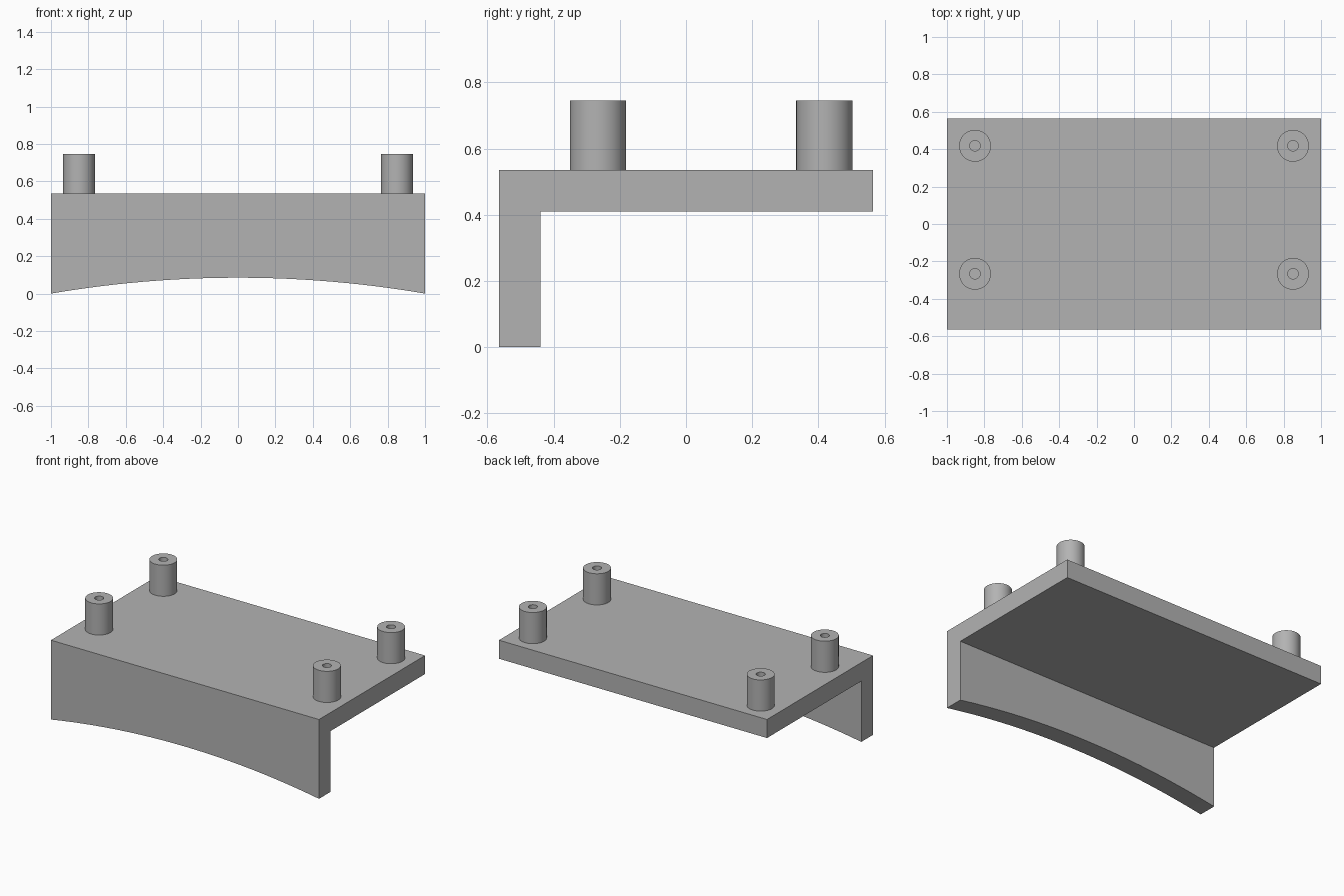
import bpy, bmesh, math

cube = bpy.data.objects.get("Cube")
if cube:
    bpy.data.objects.remove(cube, do_unlink=True)

# Single plain grey
grey = bpy.data.materials.new("plain_grey")
grey.use_nodes = True
colour = (0.45, 0.45, 0.45, 1)
grey.diffuse_color = colour
grey.node_tree.nodes["Principled BSDF"].inputs["Base Color"].default_value = colour


def make_object(name, bm):
    bmesh.ops.recalc_face_normals(bm, faces=bm.faces)
    mesh = bpy.data.meshes.new(name)
    bm.to_mesh(mesh)
    bm.free()
    mesh.materials.append(grey)
    obj = bpy.data.objects.new(name, mesh)
    bpy.context.collection.objects.link(obj)
    return obj


DEPTH = 0.565           # half depth of the bracket
PLATE_LOW, PLATE_TOP = 0.41, 0.535
APRON_BACK = -0.44
RISE = 0.085            # height of the arch at its middle


def arch_height(x):
    radius = (1 + RISE ** 2) / (2 * RISE)
    return RISE - radius + math.sqrt(radius ** 2 - x ** 2)


# Bracket: L section swept along x, its lower edge following the arch
bm = bmesh.new()
steps = 24
sections = []
for i in range(steps + 1):
    x = -1 + 2 * i / steps
    low = arch_height(x)
    section = [(-DEPTH, low), (APRON_BACK, low), (APRON_BACK, PLATE_LOW),
               (DEPTH, PLATE_LOW), (DEPTH, PLATE_TOP), (-DEPTH, PLATE_TOP)]
    sections.append([bm.verts.new((x, y, z)) for y, z in section])
for a, b in zip(sections, sections[1:]):
    for j in range(len(a)):
        k = (j + 1) % len(a)
        bm.faces.new((a[j], a[k], b[k], b[j]))
bm.faces.new(sections[0])
bm.faces.new(sections[-1])
# Merge the flat strips into clean single faces
bmesh.ops.dissolve_limit(bm, angle_limit=math.radians(0.1),
                         verts=bm.verts, edges=bm.edges)
make_object("arched_bracket", bm)


# Posts: hollow standoffs with a blind screw hole
def make_post(name, x, y):
    outer, hole, top = 0.085, 0.028, 0.745
    profile = [(outer, PLATE_TOP), (outer, top), (hole, top), (hole, PLATE_TOP)]
    bm = bmesh.new()
    sides = 48
    rings = []
    for r, z in profile:
        rings.append([bm.verts.new((x + r * math.cos(math.tau * s / sides),
                                    y + r * math.sin(math.tau * s / sides), z))
                      for s in range(sides)])
    for a, b in zip(rings, rings[1:] + rings[:1]):
        for s in range(sides):
            t = (s + 1) % sides
            bm.faces.new((a[s], a[t], b[t], b[s]))
    obj = make_object(name, bm)
    bpy.ops.object.select_all(action="DESELECT")
    obj.select_set(True)
    bpy.context.view_layer.objects.active = obj
    bpy.ops.object.shade_smooth_by_angle(angle=math.radians(30))


for row, y in (("front", -0.266), ("back", 0.418)):
    for side, x in (("right", -0.85), ("left", 0.85)):
        make_post(f"{row}_{side}_post", x, y)
